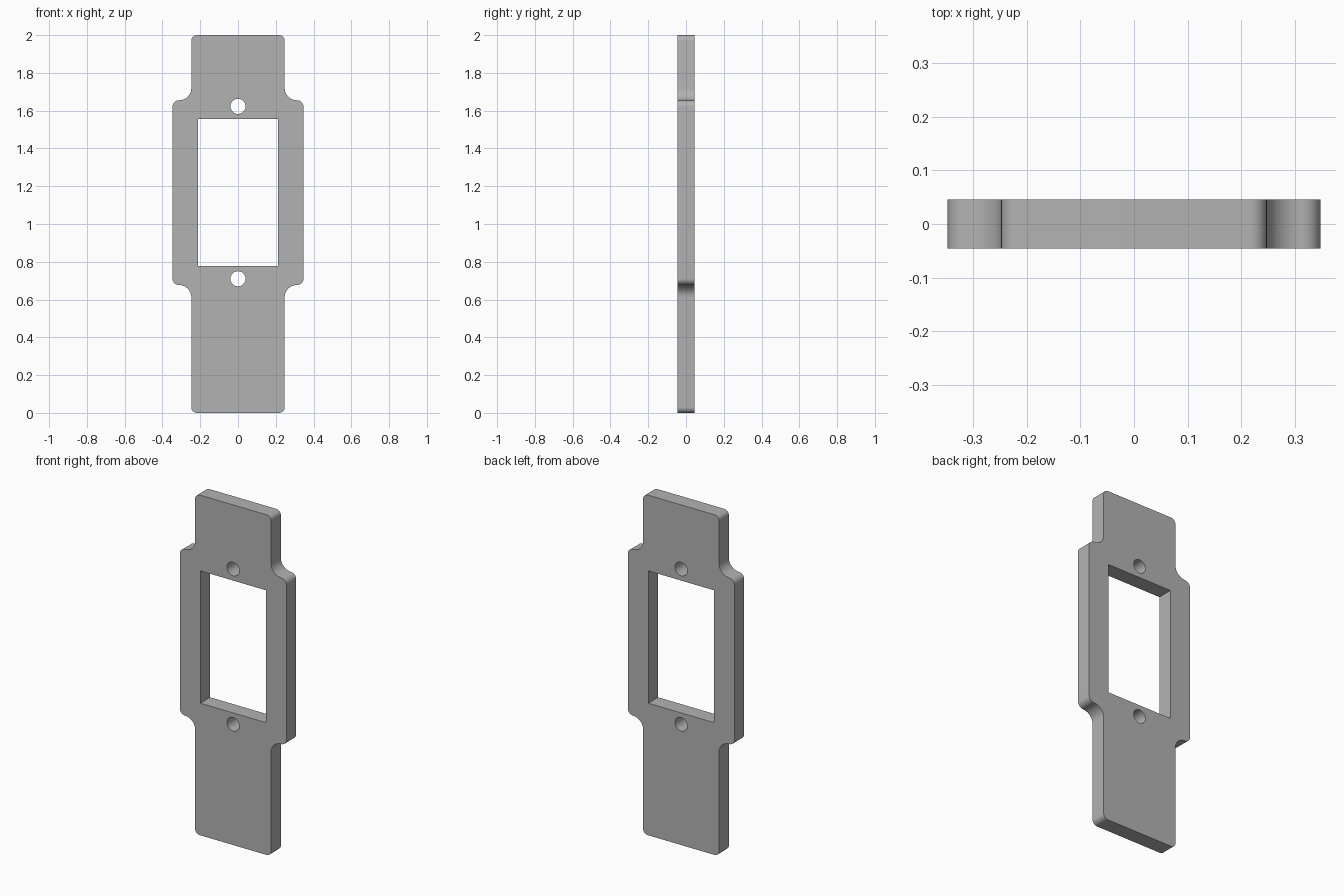
import bpy, bmesh, math
from mathutils import Vector

cube = bpy.data.objects.get("Cube")
if cube:
    bpy.data.objects.remove(cube, do_unlink=True)

THICKNESS = 0.091


def rounded(corners, steps=10):
    """Round every (x, z, radius) corner of a right-angled outline."""
    points = []
    for i, (x, z, r) in enumerate(corners):
        c = Vector((x, z))
        if r == 0:
            points.append(c)
            continue
        before = (Vector(corners[i - 1][:2]) - c).normalized() * r
        after = (Vector(corners[(i + 1) % len(corners)][:2]) - c).normalized() * r
        for s in range(steps + 1):
            a = math.pi / 2 * s / steps
            points.append(c + before * (1 - math.sin(a)) + after * (1 - math.cos(a)))
    return points


def circle(z, radius, steps=40):
    return [Vector((radius * math.cos(math.tau * i / steps),
                    z + radius * math.sin(math.tau * i / steps))) for i in range(steps)]


# Outline: narrow tabs above and below a wider body
right_side = [(0.247, 0, 0.03), (0.247, 0.677, 0.065), (0.347, 0.677, 0.035),
              (0.347, 1.655, 0.035), (0.247, 1.655, 0.065), (0.247, 2, 0.03)]
left_side = [(-x, z, r) for x, z, r in reversed(right_side)]

# Window and the two screw holes
window = [Vector((x, z)) for x, z in
          ((-0.213, 0.777), (0.213, 0.777), (0.213, 1.555), (-0.213, 1.555))]
loops = [rounded(right_side + left_side), window, circle(0.71, 0.04), circle(1.623, 0.04)]

# Fill between the loops and extrude to thickness
bm = bmesh.new()
for loop in loops:
    verts = [bm.verts.new((p.x, -THICKNESS / 2, p.y)) for p in loop]
    for i, v in enumerate(verts):
        bm.edges.new((verts[i - 1], v))
bmesh.ops.triangle_fill(bm, use_beauty=True, use_dissolve=False,
                        edges=bm.edges[:], normal=(0, -1, 0))
result = bmesh.ops.extrude_face_region(bm, geom=bm.faces[:], use_keep_orig=True)
moved = [g for g in result["geom"] if isinstance(g, bmesh.types.BMVert)]
bmesh.ops.translate(bm, verts=moved, vec=(0, THICKNESS, 0))
bmesh.ops.recalc_face_normals(bm, faces=bm.faces[:])

mesh = bpy.data.meshes.new("mounting_plate")
bm.to_mesh(mesh)
bm.free()
plate = bpy.data.objects.new("mounting_plate", mesh)
bpy.context.collection.objects.link(plate)

# Plain grey finish
grey = bpy.data.materials.new("plain_grey")
grey.use_nodes = True
colour = (0.45, 0.45, 0.45, 1)
grey.diffuse_color = colour
grey.node_tree.nodes["Principled BSDF"].inputs["Base Color"].default_value = colour
mesh.materials.append(grey)

# Smooth the rounded edges, keep the rims sharp
bpy.ops.object.select_all(action="DESELECT")
plate.select_set(True)
bpy.context.view_layer.objects.active = plate
bpy.ops.object.shade_smooth_by_angle(angle=math.radians(30))
